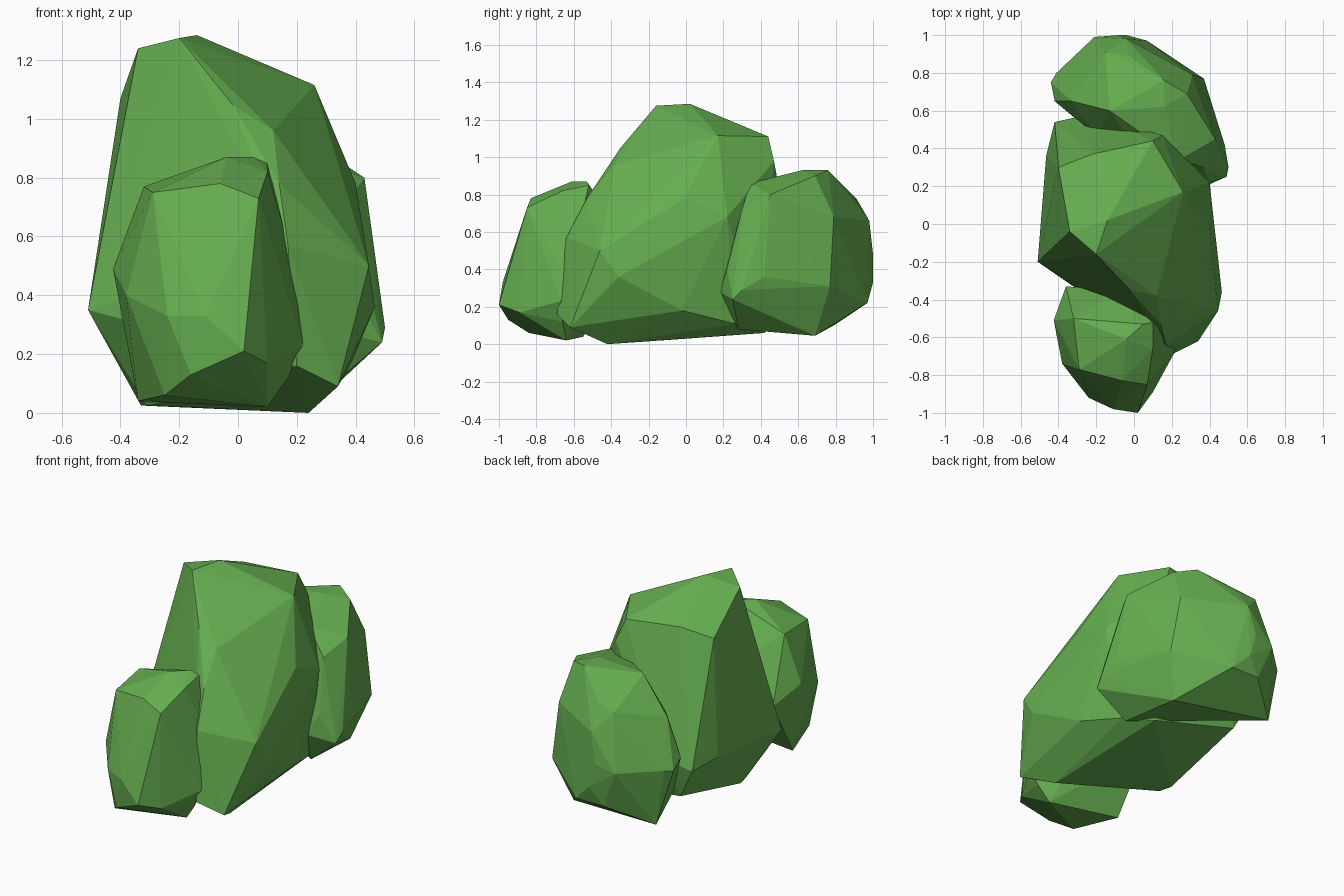
import bpy, bmesh

mat = bpy.data.materials.new("leaf_green")
mat.diffuse_color = (0.13, 0.42, 0.08, 1)


def lump(name, corners):
    """Faceted lump: the convex skin around a few corner points."""
    bm = bmesh.new()
    for c in corners:
        bm.verts.new(c)
    bmesh.ops.convex_hull(bm, input=bm.verts)
    loose = [v for v in bm.verts if not v.link_faces]
    bmesh.ops.delete(bm, geom=loose, context='VERTS')
    bmesh.ops.recalc_face_normals(bm, faces=bm.faces)
    mesh = bpy.data.meshes.new(name)
    bm.to_mesh(mesh)
    bm.free()
    mesh.materials.append(mat)
    ob = bpy.data.objects.new(name, mesh)
    bpy.context.collection.objects.link(ob)
    return ob


# tall middle lump: crown, flanks, foot
lump("middle_lump", [
    (-.14, .02, 1.285), (-.20, -.16, 1.275), (-.34, -.04, 1.24), (-.40, .30, 1.07),
    (.26, .17, 1.115), (.10, .44, 1.11), (.15, .47, .98), (-.22, .37, 1.12),
    (.12, -.38, .96), (-.02, -.35, 1.05), (-.31, -.16, .98), (.14, -.53, .78),
    (.40, -.01, .78), (.40, .22, .68), (.17, -.64, .57), (.445, -.46, .50),
    (.465, -.36, .36), (.39, -.02, .18), (.30, .26, .11),
    (-.51, -.20, .35), (-.465, .36, .38), (-.42, .54, .35), (-.24, .58, .40),
    (-.40, -.24, .36), (.20, -.69, .16), (.34, -.62, .09), (.24, -.42, 0),
    (-.33, -.06, .025), (-.31, -.14, .025), (-.32, .51, .16), (.20, .42, .06)])

# small front lump
lump("front_lump", [
    (-.04, -.61, .87), (.05, -.53, .87), (.10, -.52, .85), (-.32, -.50, .77),
    (-.29, -.77, .75), (-.06, -.83, .78), (.07, -.85, .73), (.10, -.66, .82),
    (-.425, -.51, .49), (-.38, -.74, .40), (-.36, -.33, .40), (.17, -.58, .58),
    (.22, -.63, .32), (.22, -.67, .23), (-.24, -.92, .33), (-.11, -.98, .33),
    (.02, -1.0, .21), (-.16, -.95, .13), (.10, -.89, .17), (-.25, -.84, .06),
    (-.34, -.55, .04), (.10, -.64, .02), (.17, -.66, .12), (-.10, -.35, .60)])

# broad back lump
lump("back_lump", [
    (.16, .76, .93), (.16, .62, .93), (.28, .69, .90), (-.13, .60, .90),
    (.24, .34, .86), (.43, .45, .80), (.37, .30, .72), (-.15, .91, .78),
    (-.03, .89, .80), (.31, .79, .68), (-.04, .98, .66), (-.21, .99, .45),
    (-.08, 1.0, .48), (-.04, 1.0, .33), (-.41, .80, .45), (-.44, .75, .44),
    (-.42, .65, .48), (-.33, .65, .70), (.37, .77, .31), (.50, .30, .29),
    (.48, .42, .36), (.49, .25, .24), (.40, .22, .40), (.33, .18, .28),
    (.30, .28, .08), (-.12, .97, .22), (.07, .97, .22), (.28, .69, .045),
    (-.35, .79, .10), (-.30, .55, .20), (-.20, .47, .62), (0, .42, .78)])
